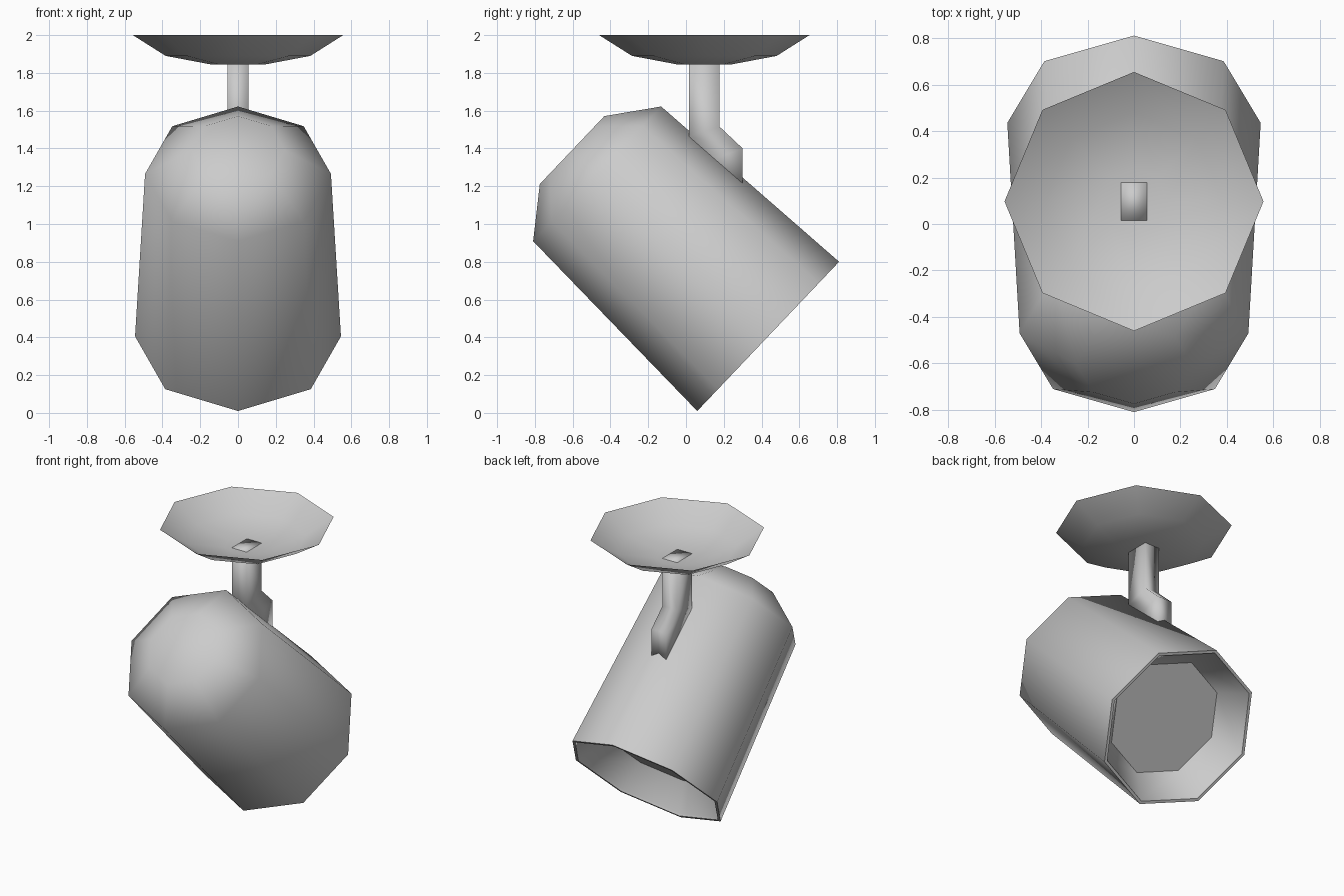
import bpy, bmesh, math
from mathutils import Matrix, Vector

if "Cube" in bpy.data.objects:
    bpy.data.objects.remove(bpy.data.objects["Cube"])

SIDES = 8


def finish(name, bm, angle=None):
    """Turn a bmesh into a shaded object; angle None = fully smooth."""
    me = bpy.data.meshes.new(name)
    bm.to_mesh(me)
    bm.free()
    ob = bpy.data.objects.new(name, me)
    bpy.context.collection.objects.link(ob)
    bpy.ops.object.select_all(action='DESELECT')
    ob.select_set(True)
    bpy.context.view_layer.objects.active = ob
    if angle is None:
        bpy.ops.object.shade_smooth()
    else:
        bpy.ops.object.shade_smooth_by_angle(angle=math.radians(angle))
    return ob


def lathe(name, profile, matrix, cap_first=False, cap_last=False, angle=60, flip=False):
    """Octagonal rings from (radius, height) pairs along local z."""
    bm = bmesh.new()
    rings = []
    for r, h in profile:
        rings.append([bm.verts.new(matrix @ Vector((
            r * math.cos(2 * math.pi * i / SIDES),
            r * math.sin(2 * math.pi * i / SIDES), h))) for i in range(SIDES)])
    for a, b in zip(rings, rings[1:]):
        for i in range(SIDES):
            j = (i + 1) % SIDES
            bm.faces.new((a[i], a[j], b[j], b[i]))
    if cap_first:
        bm.faces.new(rings[0][::-1])
    if cap_last:
        bm.faces.new(rings[-1])
    if flip:
        bmesh.ops.reverse_faces(bm, faces=bm.faces[:])
    return finish(name, bm, angle)


# Tilted lamp frame: origin at the mouth, local z runs back into the housing
inward = Vector((0, -0.725, 0.689)).normalized()
side = Vector((1, 0, 0))
up = inward.cross(side)
lamp = Matrix((side, up, inward)).transposed().to_4x4()
lamp.translation = Vector((0, 0.435, 0.405))

# Housing: recess wall, thin rim, outer shell, chamfered back
lathe("lamp_housing",
      [(0.39, 0.19), (0.52, 0.015), (0.525, 0.0), (0.545, 0.0), (0.492, 1.249), (0.248, 1.432)],
      lamp, cap_last=True)

# Recessed lamp face
bm = bmesh.new()
bmesh.ops.create_circle(bm, cap_ends=True, segments=SIDES, radius=0.39,
                        matrix=lamp @ Matrix.Translation((0, 0, 0.19)))
for f in bm.faces:
    f.normal_update()
    if f.normal.dot(inward) > 0:
        f.normal_flip()
finish("lamp_face", bm, 30)

# Ceiling plate: shallow bowl open at the top
lathe("ceiling_plate", [(0.145, 1.845), (0.383, 1.89), (0.557, 2.0)],
      Matrix.Translation((0, 0.097, 0)), cap_first=True)

# Cranked arm: side outline (y, z) extruded across x
outline = [(0.015, 1.847), (0.015, 1.465), (0.14, 1.34), (0.14, 1.2),
           (0.30, 1.2), (0.30, 1.40), (0.178, 1.515), (0.178, 1.847)]
half = 0.056
bm = bmesh.new()
left = [bm.verts.new((-half, y, z)) for y, z in outline]
right = [bm.verts.new((half, y, z)) for y, z in outline]
n = len(outline)
for i in range(n):
    j = (i + 1) % n
    bm.faces.new((left[i], left[j], right[j], right[i]))
# Side walls as a strip of quads along the crank
for k in range(3):
    for row in (left, right):
        bm.faces.new((row[k], row[k + 1], row[n - 2 - k], row[n - 1 - k]))
bmesh.ops.recalc_face_normals(bm, faces=bm.faces[:])
finish("support_arm", bm)
